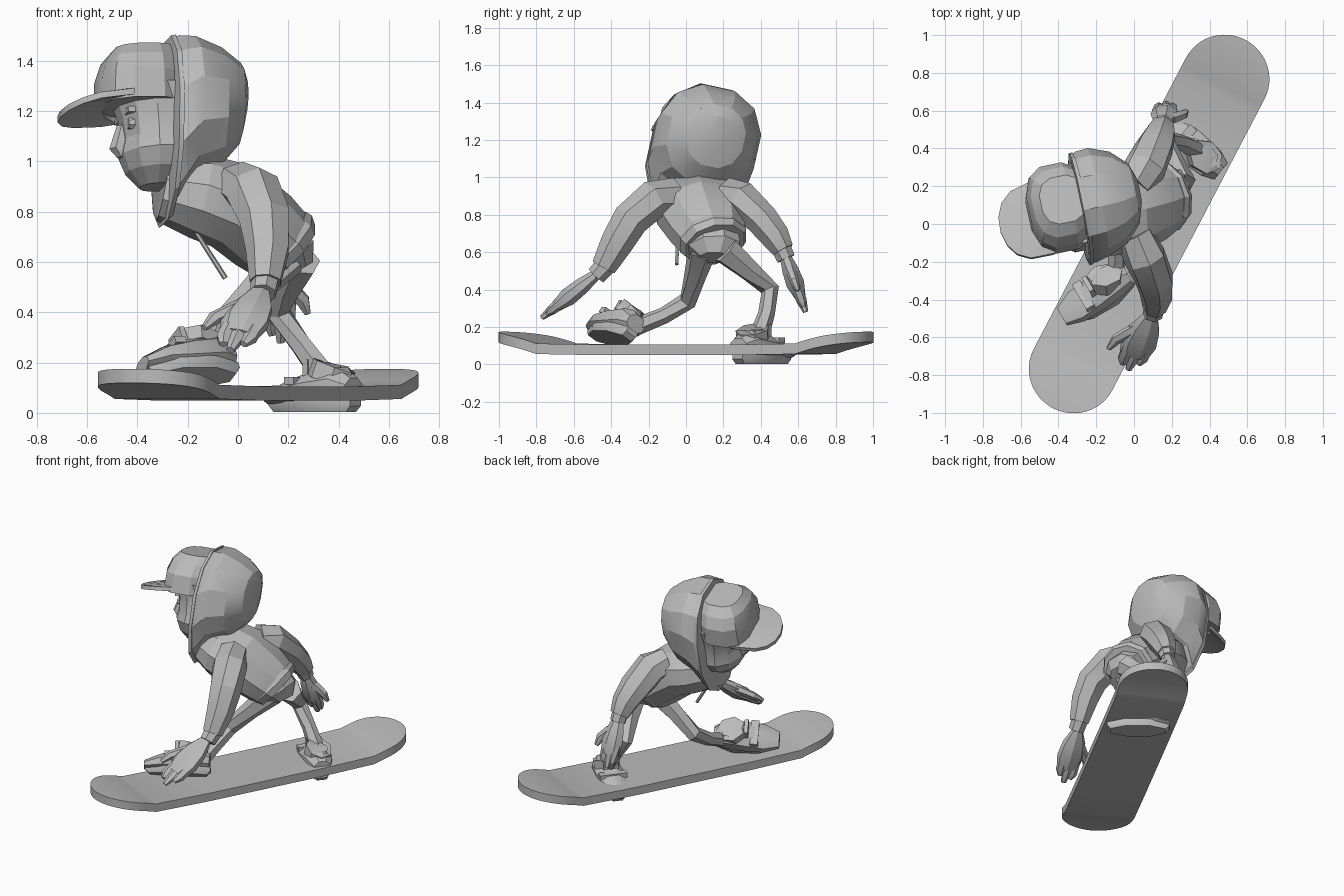
import bpy, bmesh
from math import sin, cos, pi, radians, copysign
from mathutils import Vector, Matrix

if "Cube" in bpy.data.objects:
    bpy.data.objects.remove(bpy.data.objects["Cube"])

grey = bpy.data.materials.new("plain_grey")
grey.use_nodes = True
grey.diffuse_color = (0.5, 0.5, 0.5, 1)
grey.node_tree.nodes["Principled BSDF"].inputs["Base Color"].default_value = (0.5, 0.5, 0.5, 1)


def finish(name, bm, matrix=None, angle=28):
    """Turn a bmesh into a shaded, coloured object."""
    if matrix:
        bm.transform(matrix)
    bmesh.ops.recalc_face_normals(bm, faces=bm.faces)
    mesh = bpy.data.meshes.new(name)
    bm.to_mesh(mesh)
    bm.free()
    mesh.materials.append(grey)
    obj = bpy.data.objects.new(name, mesh)
    bpy.context.collection.objects.link(obj)
    bpy.ops.object.select_all(action="DESELECT")
    obj.select_set(True)
    bpy.context.view_layer.objects.active = obj
    bpy.ops.object.shade_smooth_by_angle(angle=radians(angle))


def thicken(bm, depth):
    """Give a flat sheet real side walls and an underside."""
    new = bmesh.ops.extrude_face_region(bm, geom=bm.faces[:], use_keep_orig=True)
    verts = [g for g in new["geom"] if isinstance(g, bmesh.types.BMVert)]
    bmesh.ops.translate(bm, verts=verts, vec=(0, 0, -depth))


def loft(name, rings, side=(0, 1, 0), axis=None, sides=8, matrix=None, angle=28, power=1.0):
    """Skin rings (x, y, z, radius along side, other radius); power below 1 squares them."""
    bm = bmesh.new()
    centres = [Vector(r[:3]) for r in rings]
    loops = []
    bulge = lambda v: copysign(abs(v) ** power, v)
    for i, r in enumerate(rings):
        if axis:
            t = Vector(axis)
        else:
            t = centres[min(i + 1, len(rings) - 1)] - centres[max(i - 1, 0)]
        t.normalize()
        a = Vector(side)
        a = (a - t * a.dot(t)).normalized()
        b = t.cross(a)
        angles = [2 * pi * (k + 0.5) / sides for k in range(sides)]
        loops.append([bm.verts.new(centres[i] + a * r[3] * bulge(cos(q)) + b * r[4] * bulge(sin(q)))
                      for q in angles])
    for lo, hi in zip(loops, loops[1:]):
        for k in range(sides):
            n = (k + 1) % sides
            bm.faces.new((lo[k], lo[n], hi[n], hi[k]))
    bm.faces.new(loops[0])
    bm.faces.new(loops[-1])
    finish(name, bm, matrix, angle)


def block(name, size, place, matrix):
    bm = bmesh.new()
    bmesh.ops.create_cube(bm, size=1, matrix=Matrix.Translation(place) @ Matrix.Diagonal((*size, 1)))
    finish(name, bm, matrix)


# Snowboard with round, upturned tips
bm = bmesh.new()
tip = [(0.87 + 0.23 * sin(k * pi / 24), 0.235 * cos(k * pi / 24)) for k in range(12)] + [(1.1, 0.012)]
half = [(0.4, 0.235), (0.78, 0.235), (0.83, 0.235)] + tip
rows = [(-u, w) for u, w in reversed(half)] + half
pairs = []
for u, w in rows:
    s = min(1, max(0, (abs(u) - 0.76) / 0.34))
    z = 0.105 + 0.07 * s * (1.6 - 0.6 * s)
    pairs.append([bm.verts.new((u, v, z)) for v in (-w, w)])
for p, q in zip(pairs, pairs[1:]):
    bm.faces.new((p[0], q[0], q[1], p[1]))
thicken(bm, 0.056)
finish("snowboard", bm, Matrix.Translation((0.08, 0, 0)) @ Matrix.Rotation(radians(62.4), 4, "Z"))


# Shoes, toe along local +x
def shoe(name, place, yaw, roll):
    m = Matrix.Translation(place) @ Matrix.Rotation(radians(yaw), 4, "Z") @ Matrix.Rotation(radians(roll), 4, "X")
    loft(name + "_sole", [(0, 0, 0, 0.2, 0.08), (0, 0, 0.025, 0.225, 0.09), (0, 0, 0.05, 0.225, 0.09)],
         side=(1, 0, 0), matrix=m)
    loft(name + "_upper", [(-0.2, 0, 0.09, 0.06, 0.05), (-0.13, 0, 0.1, 0.09, 0.085),
                           (0, 0, 0.085, 0.1, 0.08), (0.12, 0, 0.07, 0.1, 0.055),
                           (0.215, 0, 0.055, 0.06, 0.03)], axis=(1, 0, 0), matrix=m)
    loft(name + "_cuff", [(-0.07, 0, 0.12, 0.1, 0.085), (-0.09, -0.01, 0.185, 0.1, 0.085),
                          (-0.09, -0.01, 0.18, 0.07, 0.06)], side=(1, 0, 0), sides=7, matrix=m)
    block(name + "_tongue", (0.025, 0.1, 0.1), (0.01, 0, 0.16), m)
    block(name + "_strap", (0.05, 0.18, 0.03), (0.06, 0, 0.125), m)


shoe("rear_shoe", (0.305, 0.405, 0.003), 141, 0)
shoe("front_shoe", (-0.18, -0.41, 0.14), 210, 33)

# Legs and hips
loft("front_leg", [(0.2, 0.09, 0.62, 0.08, 0.08), (0.06, 0.05, 0.48, 0.06, 0.06),
                   (-0.07, 0.01, 0.34, 0.05, 0.05), (-0.09, -0.12, 0.26, 0.045, 0.045),
                   (-0.1, -0.32, 0.18, 0.05, 0.05)], side=(1, 0, 0.2), sides=6, angle=15)
loft("rear_leg", [(0.25, 0.21, 0.61, 0.08, 0.08), (0.2, 0.34, 0.5, 0.06, 0.06),
                  (0.16, 0.45, 0.4, 0.05, 0.05), (0.25, 0.43, 0.27, 0.045, 0.045),
                  (0.36, 0.38, 0.12, 0.055, 0.055)], side=(0.5, 0.8, 0), sides=6, angle=15)
loft("hips", [(0.15, 0.14, 0.69, 0.15, 0.12), (0.22, 0.15, 0.62, 0.15, 0.11),
              (0.25, 0.15, 0.57, 0.08, 0.06)], angle=20)

# Hoodie body with hem band
loft("hoodie_body", [(-0.3, 0.05, 0.89, 0.15, 0.13), (-0.15, 0.06, 0.86, 0.24, 0.17),
                     (-0.02, 0.08, 0.82, 0.25, 0.18), (0.1, 0.12, 0.725, 0.215, 0.175),
                     (0.17, 0.145, 0.665, 0.185, 0.16)], sides=10, angle=24)
loft("hoodie_hem", [(0.155, 0.14, 0.685, 0.18, 0.162), (0.175, 0.145, 0.665, 0.19, 0.168),
                    (0.2, 0.155, 0.64, 0.17, 0.15)], sides=10)


# Sleeves, cuffs and hands
def cuff(name, start, end, r):
    loft(name, [(*start, r, r), (*end, r * 0.92, r * 0.92)], side=(1, 0, 0), sides=7)


loft("front_sleeve", [(0.0, -0.06, 0.9, 0.1, 0.1), (0.06, -0.18, 0.88, 0.115, 0.105),
                      (0.11, -0.3, 0.77, 0.105, 0.1), (0.12, -0.37, 0.65, 0.09, 0.09),
                      (0.11, -0.44, 0.52, 0.065, 0.068)], side=(1, 0, 0), sides=7, angle=18)
cuff("front_cuff", (0.11, -0.43, 0.53), (0.1, -0.48, 0.475), 0.058)
loft("rear_sleeve", [(0.0, 0.22, 0.9, 0.1, 0.1), (0.06, 0.3, 0.88, 0.115, 0.1),
                     (0.11, 0.41, 0.77, 0.105, 0.09), (0.14, 0.48, 0.68, 0.085, 0.08),
                     (0.15, 0.52, 0.61, 0.065, 0.06)], side=(1, 0, 0), sides=7, angle=18)
cuff("rear_cuff", (0.15, 0.51, 0.62), (0.155, 0.535, 0.565), 0.055)


def hand(name, wrist, tip, thumb_side, width):
    w, t, side = Vector(wrist), Vector(tip), Vector((1, 0, 0))
    at = lambda f, s=0: w.lerp(t, f) + side * s * width
    loft(name + "_palm", [(*at(0), 0.04, 0.03), (*at(0.25), 0.085 * width, 0.045),
                          (*at(0.5), 0.1 * width, 0.05), (*at(0.74), 0.08 * width, 0.03)],
         side=side, sides=7, angle=20)
    for i, s in enumerate((-0.05, 0, 0.05)):
        loft(f"{name}_finger_{i + 1}", [(*at(0.5, s), 0.035, 0.032), (*at(0.8, s), 0.033 * width, 0.028),
                                        (*at(1 - abs(s) * 2, s * 0.8), 0.018, 0.014)], side=side, sides=6)
    loft(name + "_thumb", [(*at(0.25, thumb_side * 0.05), 0.035, 0.03),
                           (*at(0.45, thumb_side * 0.13), 0.03, 0.025),
                           (*at(0.62, thumb_side * 0.15), 0.014, 0.012)], side=side, sides=6)


hand("front_hand", (0.09, -0.48, 0.48), (-0.03, -0.77, 0.25), -1, 1.0)
hand("rear_hand", (0.155, 0.53, 0.58), (0.17, 0.64, 0.28), 1, 0.75)

# Head, turned and tilted as one
head = (Matrix.Translation((-0.22, 0.11, 1.2)) @ Matrix.Rotation(radians(12), 4, "Z")
        @ Matrix.Rotation(radians(-12), 4, "X"))
lean = (-1, 0, 0.06)
loft("hood", [(0.255, 0, 0.05, 0.07, 0.08), (0.225, 0, 0.02, 0.16, 0.17), (0.14, 0, 0.0, 0.245, 0.25),
              (0.03, 0, -0.005, 0.288, 0.3), (-0.04, 0, -0.06, 0.29, 0.36),
              (-0.07, 0, -0.085, 0.28, 0.375), (-0.07, 0, -0.085, 0.255, 0.345)],
     axis=lean, sides=12, matrix=head, angle=22, power=0.88)
loft("hood_rim", [(-0.055, 0, -0.075, 0.292, 0.378), (-0.075, 0, -0.085, 0.292, 0.385),
                  (-0.08, 0, -0.085, 0.268, 0.355)], axis=lean, sides=12, matrix=head, power=0.88)
loft("face", [(-0.11, 0, -0.31, 0.09, 0.08), (-0.1, 0, -0.25, 0.17, 0.14), (-0.1, 0, -0.18, 0.21, 0.165),
              (-0.1, 0, -0.12, 0.2, 0.15), (-0.1, 0, -0.03, 0.2, 0.16), (-0.1, 0, 0.08, 0.225, 0.2)],
     axis=(0, 0, 1), sides=12, matrix=head, angle=15)
loft("nose", [(-0.24, 0, -0.06, 0.025, 0.03), (-0.265, 0, -0.155, 0.04, 0.04),
              (-0.25, 0, -0.19, 0.03, 0.025)], axis=(0, 0, 1), sides=6, matrix=head)
for label, s in (("left", -1), ("right", 1)):
    block(label + "_brow", (0.03, 0.09, 0.022), (-0.235, s * 0.09, -0.02), head)
    loft(label + "_eye", [(-0.22, s * 0.085, -0.07, 0.035, 0.03), (-0.243, s * 0.085, -0.07, 0.025, 0.02)],
         axis=(-1, 0, 0), matrix=head)
loft("cap_crown", [(-0.18, 0, 0.01, 0.235, 0.17), (-0.175, 0, 0.13, 0.23, 0.165),
                   (-0.165, 0, 0.2, 0.19, 0.15), (-0.15, 0, 0.25, 0.13, 0.12)],
     axis=(0, 0, 1), sides=12, matrix=head, angle=20, power=0.75)

# Cap brim, tilted a little more than the head
bm = bmesh.new()
arc = [pi * k / 8 for k in range(9)]
outer = [bm.verts.new((-0.28 - 0.23 * sin(q) ** 0.7, 0.21 * cos(q), 0.02 - 0.03 * sin(q))) for q in arc]
inner = [bm.verts.new((-0.18 - 0.14 * sin(q), 0.2 * cos(q), 0.035)) for q in arc]
for k in range(8):
    bm.faces.new((outer[k], outer[k + 1], inner[k + 1], inner[k]))
thicken(bm, 0.025)
finish("cap_brim", bm, head @ Matrix.Rotation(radians(5), 4, "Z") @ Matrix.Rotation(radians(-6), 4, "X"))

# Hood drawstring
loft("drawstring", [(-0.2, -0.04, 0.77, 0.009, 0.009), (-0.05, -0.05, 0.535, 0.011, 0.011)], sides=6)
